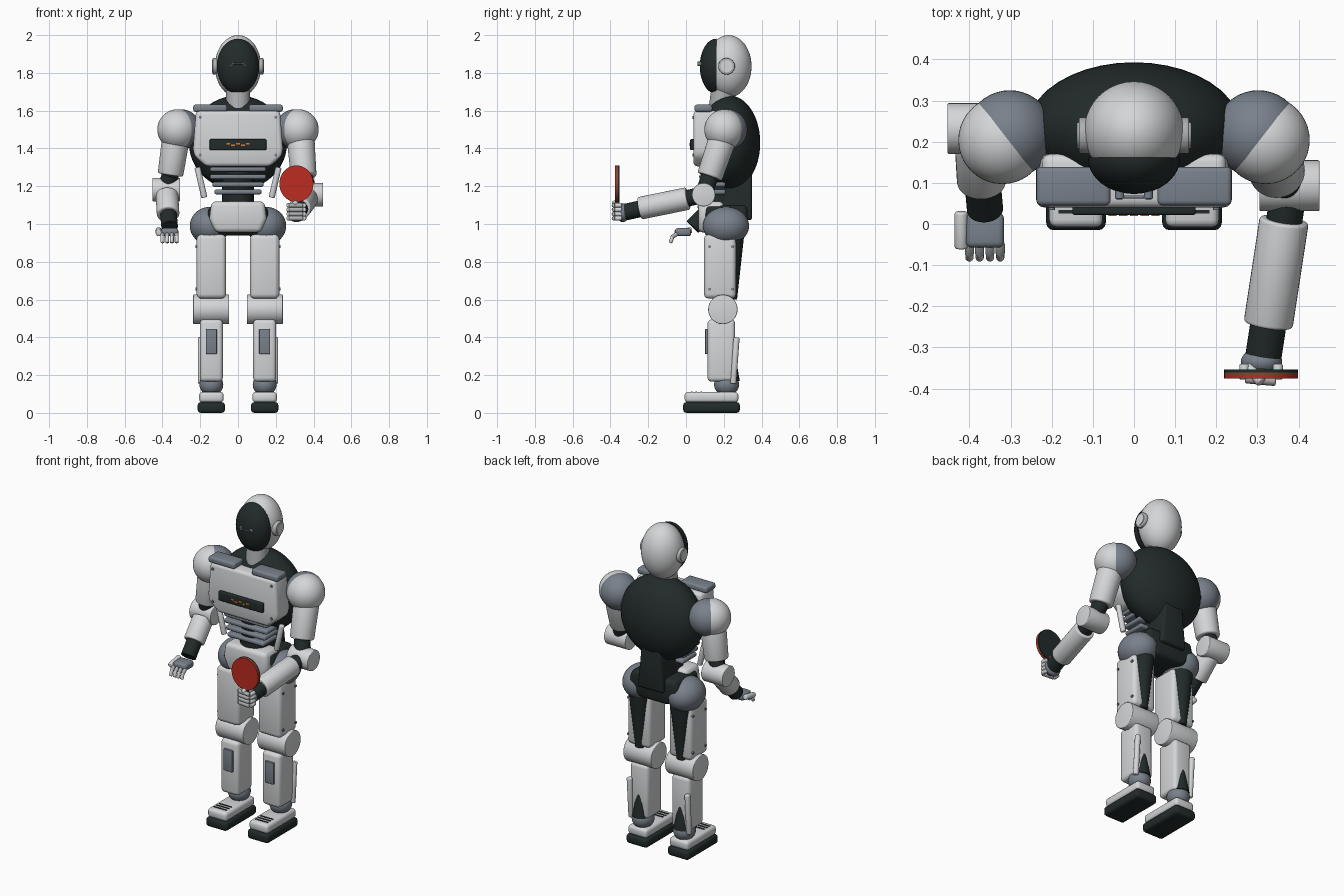
import bpy, bmesh, math
from mathutils import Vector, Matrix

old = bpy.data.objects.get("Cube")
if old:
    bpy.data.objects.remove(old)


def paint(name, r, g, b):
    m = bpy.data.materials.new(name)
    m.use_nodes = True
    m.diffuse_color = (r, g, b, 1)
    m.node_tree.nodes["Principled BSDF"].inputs["Base Color"].default_value = (r, g, b, 1)
    return m


WHITE = paint("shell white", .66, .67, .68)
SILVER = paint("silver", .42, .43, .44)
GREY = paint("slate grey", .19, .22, .26)
DARK = paint("charcoal", .016, .024, .023)
RED = paint("rubber red", .5, .025, .015)
ORANGE = paint("display orange", .75, .2, .03)
WOOD = paint("handle wood", .2, .07, .035)


def finish(name, bm, mat, bevel=0.0):
    """Round sharp edges, make the object and shade it smooth by angle."""
    bmesh.ops.recalc_face_normals(bm, faces=bm.faces)
    if bevel:
        sharp = [e for e in bm.edges if e.calc_face_angle(0) > .6]
        bmesh.ops.bevel(bm, geom=sharp, offset=bevel, segments=3, profile=.5,
                        affect='EDGES', clamp_overlap=True)
    mesh = bpy.data.meshes.new(name)
    bm.to_mesh(mesh)
    bm.free()
    mesh.materials.append(mat)
    ob = bpy.data.objects.new(name, mesh)
    bpy.context.collection.objects.link(ob)
    bpy.ops.object.select_all(action='DESELECT')
    ob.select_set(True)
    bpy.context.view_layer.objects.active = ob
    bpy.ops.object.shade_smooth_by_angle(angle=math.radians(40))
    return ob


def box(name, c, size, mat, bevel=0.0):
    bm = bmesh.new()
    bmesh.ops.create_cube(bm, size=1, matrix=Matrix.Translation(c) @ Matrix.Diagonal((*size, 1)))
    return finish(name, bm, mat, bevel)


def ball(name, c, radii, mat, cut_y=None):
    """Ellipsoid; cut_y keeps only the part in front of that plane."""
    bm = bmesh.new()
    bmesh.ops.create_uvsphere(bm, u_segments=40, v_segments=24, radius=1,
                              matrix=Matrix.Translation(c) @ Matrix.Diagonal((*radii, 1)))
    if cut_y is not None:
        cut = bmesh.ops.bisect_plane(bm, geom=bm.verts[:] + bm.edges[:] + bm.faces[:],
                                     plane_co=(0, cut_y, 0), plane_no=(0, 1, 0), clear_outer=True)
        rim = [g for g in cut["geom_cut"] if isinstance(g, bmesh.types.BMEdge)]
        bmesh.ops.edgeloop_fill(bm, edges=rim)
    return finish(name, bm, mat)


def tube(name, p, q, r, mat, r2=None, bevel=0.0, seg=32):
    p, q = Vector(p), Vector(q)
    bm = bmesh.new()
    spin = (q - p).to_track_quat('Z', 'Y').to_matrix().to_4x4()
    bmesh.ops.create_cone(bm, cap_ends=True, segments=seg, radius1=r,
                          radius2=r if r2 is None else r2, depth=(q - p).length,
                          matrix=Matrix.Translation((p + q) / 2) @ spin)
    return finish(name, bm, mat, bevel)


def prism(name, half, y0, y1, mat, bevel=0.0):
    """Symmetric outline in x and z, pushed from y0 to y1."""
    bm = bmesh.new()
    outline = half + [(-x, z) for x, z in reversed(half)]
    face = bm.faces.new([bm.verts.new((x, y0, z)) for x, z in outline])
    ext = bmesh.ops.extrude_face_region(bm, geom=[face])
    moved = [g for g in ext["geom"] if isinstance(g, bmesh.types.BMVert)]
    bmesh.ops.translate(bm, verts=moved, vec=(0, y1 - y0, 0))
    return finish(name, bm, mat, bevel)


# Head
ball("head_shell", (0, .225, 1.835), (.122, .122, .165), WHITE)
ball("face_mask", (0, .16, 1.835), (.112, .087, .146), DARK, cut_y=.162)
tube("neck", (0, .18, 1.58), (0, .2, 1.73), .064, SILVER)
tube("eye_bridge", (-.035, .066, 1.848), (.035, .066, 1.848), .004, GREY, seg=10)

# Torso
ball("back_shell", (0, .23, 1.43), (.26, .163, .25), DARK)
prism("chest_plate", [(.222, 1.6), (.238, 1.4), (.232, 1.36), (.17, 1.305)], .04, .17, WHITE, .02)
box("chest_display", (0, .034, 1.42), (.3, .024, .058), DARK, .006)
for i in range(5):
    box("display_dash", ((i - 2) * .026, .021, 1.42 + .004 * (-1) ** i), (.02, .004, .008), ORANGE)
for z, half in ((1.29, .148), (1.25, .148), (1.21, .135), (1.17, .125)):
    box("belly_slat", (0, .14, z), (2 * half, .14, .026), GREY, .01)
tube("waist_core", (0, .17, 1.05), (0, .17, 1.34), .085, DARK)
prism("spine_block", [(.06, 1.32), (.088, 1.02)], .16, .35, DARK, .015)
prism("pelvis_plate", [(.14, 1.12), (.152, 1.03), (.12, .955)], .065, .2, WHITE, .025)
prism("pelvis_core", [(.15, 1.1), (.17, 1.02), (.1, .94)], .1, .325, DARK, .025)

for s in (-1, 1):
    side = "left" if s > 0 else "right"

    # Ears and eyes
    tube(side + "_ear_ring", (s * .1, .215, 1.835), (s * .134, .215, 1.835), .044, SILVER, bevel=.005)
    tube(side + "_ear_cap", (s * .12, .215, 1.835), (s * .138, .215, 1.835), .032, WHITE)
    tube(side + "_eye_rim", (s * .035, .09, 1.848), (s * .035, .062, 1.848), .011, GREY, seg=16)
    tube(side + "_eye_lens", (s * .035, .07, 1.848), (s * .035, .06, 1.848), .007, DARK, seg=16)

    # Chest trim and waist strut
    box(side + "_collar_pad", (s * .147, .092, 1.613), (.18, .094, .038), GREY, .012)
    for z in (1.565, 1.365):
        tube("chest_screw", (s * .2, .05, z), (s * .2, .034, z), .008, GREY, seg=12)
    tube(side + "_waist_strut", (s * .215, .12, 1.3), (s * .178, .12, 1.14), .016, WHITE, bevel=.005)

    # Hip and thigh
    x = s * .141
    ball(side + "_hip", (s * .15, .212, .99), (.105, .122, .1), GREY)
    box(side + "_thigh", (x, .18, .775), (.156, .17, .34), WHITE, .025)
    tube(side + "_thigh_back", (x, .24, .6), (x, .24, .96), .03, DARK, r2=.07)
    for y in (.125, .245):
        for z in (.88, .655):
            tube("thigh_screw", (s * .21, y, z), (s * .224, y, z), .008, GREY, seg=12)

    # Knee and shin
    tube(side + "_knee", (s * .047, .195, .548), (s * .237, .195, .548), .078, WHITE, bevel=.004)
    box(side + "_shin", (x, .187, .33), (.122, .146, .33), WHITE, .022)
    box(side + "_shin_panel", (x, .111, .378), (.058, .02, .132), GREY, .003)
    tube(side + "_calf_back", (x, .235, .17), (x, .235, .42), .05, DARK, r2=.005)
    tube(side + "_calf_rod", (s * .197, .25, .155), (s * .197, .268, .4), .016, WHITE, bevel=.005)

    # Ankle and foot
    ball(side + "_ankle", (x, .215, .15), (.063, .066, .06), GREY)
    box(side + "_shoe", (x, .135, .083), (.13, .285, .056), WHITE, .018)
    box(side + "_sole", (x, .135, .0285), (.145, .3, .057), DARK, .018)
    for y in (.03, .055, .08):
        box("shoe_slot", (x, y, .111), (.085, .009, .006), DARK)

    # Shoulder: two overlapping balls give the slanted seam
    ball(side + "_shoulder_joint", (s * .302, .218, 1.5), (.107, .107, .107), GREY)
    ball(side + "_shoulder_cap", (s * .32, .204, 1.5), (.107, .107, .107), WHITE)


def arm(side, shoulder, cuff, elbow, fore_start, fore_end, wrist):
    tube(side + "_upper_arm", shoulder, cuff, .074, WHITE, r2=.068, bevel=.01)
    tube(side + "_elbow_core", cuff, elbow, .046, DARK)
    half = Vector((.073, 0, 0))
    tube(side + "_elbow", Vector(elbow) - half, Vector(elbow) + half, .062, WHITE, bevel=.004)
    tube(side + "_forearm_core", elbow, wrist, .044, DARK)
    tube(side + "_forearm", fore_start, fore_end, .06, WHITE, bevel=.008)


arm("left", (.33, .2, 1.47), (.348, .125, 1.25), (.378, .093, 1.155),
    (.365, .01, 1.135), (.326, -.245, 1.083), (.314, -.325, 1.062))
arm("right", (-.325, .205, 1.48), (-.358, .215, 1.26), (-.38, .232, 1.182),
    (-.376, .2, 1.155), (-.37, .1, 1.05), (-.362, .035, .985))

# Relaxed right hand
box("right_palm", (-.362, -.015, .957), (.092, .085, .042), GREY, .014)
for i in range(4):
    fx = -.4 + i * .025
    tube("right_finger", (fx, -.045, .95), (fx, -.075, .93), .011, SILVER, bevel=.004, seg=16)
    tube("right_fingertip", (fx, -.07, .937), (fx, -.083, .9), .01, WHITE, bevel=.004, seg=16)
tube("right_thumb", (-.42, .03, .968), (-.42, -.06, .95), .016, WHITE, bevel=.006, seg=16)

# Left hand gripping the bat
ball("left_palm", (.31, -.335, 1.06), (.05, .035, .05), GREY)
for i in range(4):
    fz = 1.03 + i * .023
    tube("left_finger", (.27, -.375, fz), (.345, -.382, fz), .012, SILVER, bevel=.005, seg=16)
    for fx in (.268, .35):
        tube("left_knuckle", (fx, -.378, fz), (fx, -.34, fz), .012, WHITE, bevel=.004, seg=16)
tube("left_thumb", (.275, -.345, 1.09), (.31, -.385, 1.115), .013, WHITE, bevel=.005, seg=16)

# Bat
box("bat_handle", (.309, -.363, 1.085), (.03, .024, .12), WOOD, .008)
for name, y, depth, mat in (("bat_front", -.371, .008, RED), ("bat_core", -.364, .006, WOOD),
                            ("bat_back", -.357, .008, DARK)):
    disc = tube(name, (0, -depth / 2, 0), (0, depth / 2, 0), .09, mat, seg=48)
    disc.location = (.309, y, 1.213)
    disc.scale.z = 1.08
